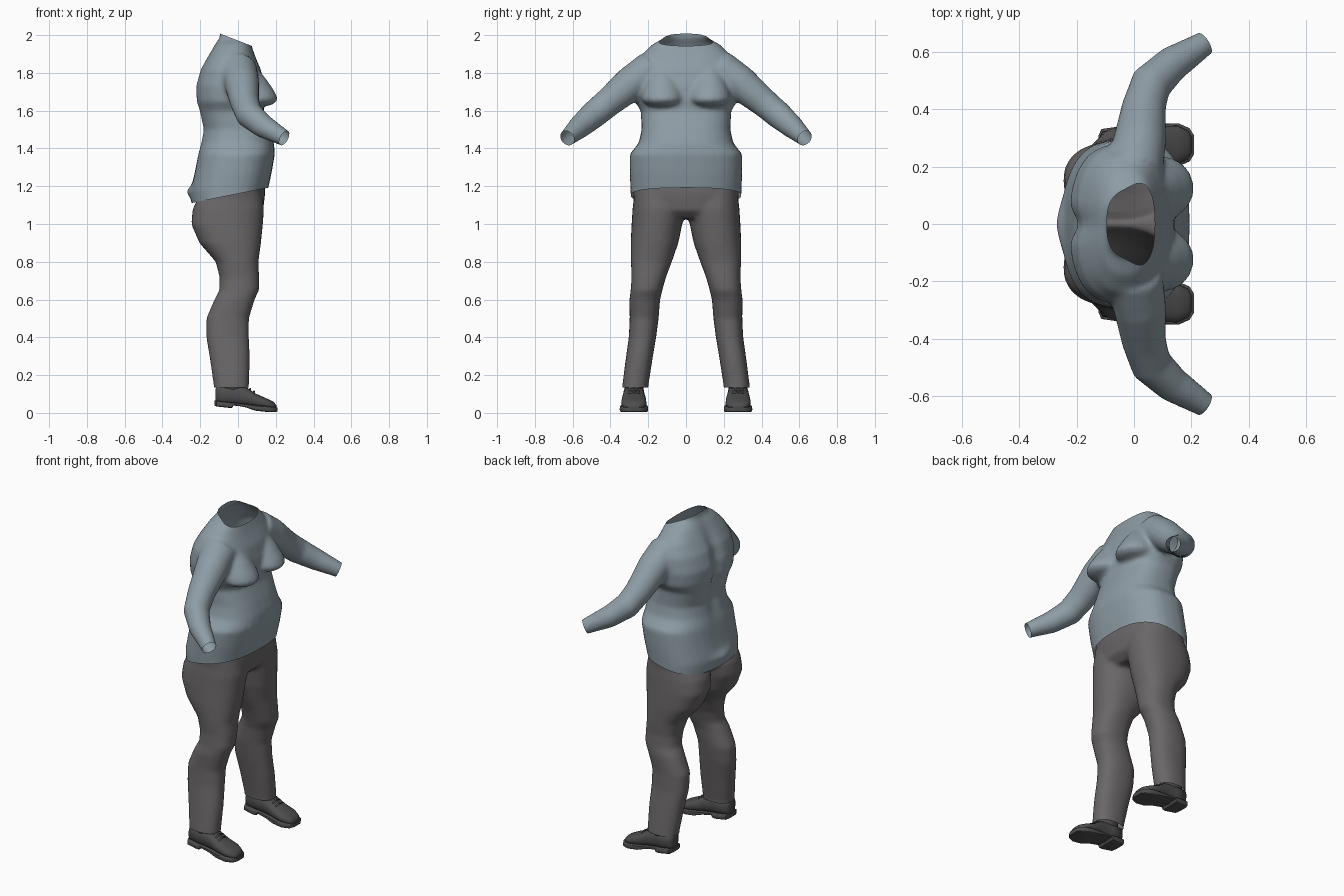
import bpy, bmesh, math
from mathutils import Vector

if "Cube" in bpy.data.objects:
    bpy.data.objects.remove(bpy.data.objects["Cube"], do_unlink=True)


def material(name, colour):
    mat = bpy.data.materials.new(name)
    mat.use_nodes = True
    mat.diffuse_color = (*colour, 1)
    bsdf = mat.node_tree.nodes["Principled BSDF"]
    bsdf.inputs["Base Color"].default_value = (*colour, 1)
    bsdf.inputs["Roughness"].default_value = 0.8
    return mat


blue_grey = material("blue grey cloth", (0.27, 0.335, 0.375))
warm_grey = material("warm grey cloth", (0.145, 0.135, 0.14))
dark_grey = material("dark grey leather", (0.075, 0.075, 0.078))


def power(value, exponent):
    return math.copysign(abs(value) ** (2 / exponent), value)


def loft(bm, rings, exponent=2.0, count=32):
    """Closed skin over rings given as (centre, half axis, half axis)."""
    loops = []
    for centre, u, v in rings:
        angles = [math.tau * i / count for i in range(count)]
        loops.append([bm.verts.new(centre + u * power(math.cos(a), exponent)
                                   + v * power(math.sin(a), exponent)) for a in angles])
    for low, high in zip(loops, loops[1:]):
        for i in range(count):
            j = (i + 1) % count
            bm.faces.new((low[i], low[j], high[j], high[i]))
    bm.faces.new(loops[0][::-1])
    bm.faces.new(loops[-1])


def level_ring(z, back, front, near, far):
    return (Vector(((back + front) / 2, (near + far) / 2, z)),
            Vector(((front - back) / 2, 0, 0)), Vector((0, (far - near) / 2, 0)))


def cross_ring(x, y, half, low, high):
    return (Vector((x, y, (low + high) / 2)), Vector((0, half, 0)),
            Vector((0, 0, (high - low) / 2)))


def limb(bm, points, radii):
    points = [Vector(p) for p in points]
    rings = []
    for i, point in enumerate(points):
        axis = points[min(i + 1, len(points) - 1)] - points[max(i - 1, 0)]
        u = axis.cross(Vector((0, 0, 1))).normalized()
        v = axis.cross(u).normalized()
        rings.append((point, u * radii[i], v * radii[i]))
    loft(bm, rings)


def make_object(name, bm, mat):
    bmesh.ops.recalc_face_normals(bm, faces=bm.faces)
    mesh = bpy.data.meshes.new(name)
    bm.to_mesh(mesh)
    bm.free()
    mesh.materials.append(mat)
    obj = bpy.data.objects.new(name, mesh)
    bpy.context.collection.objects.link(obj)
    mesh.shade_smooth()
    return obj


def fuse(name, bm, mat, cuts, sculpt=None):
    """Merge overlapping volumes into one cloth skin, then cut its openings."""
    obj = make_object(name, bm, mat)
    remesh = obj.modifiers.new("merge", "REMESH")
    remesh.mode = "VOXEL"
    remesh.voxel_size = 0.012
    smooth = obj.modifiers.new("relax", "SMOOTH")
    smooth.factor = 0.5
    smooth.iterations = 7
    depsgraph = bpy.context.evaluated_depsgraph_get()
    mesh = bpy.data.meshes.new_from_object(obj.evaluated_get(depsgraph))
    obj.modifiers.clear()
    bm = bmesh.new()
    bm.from_mesh(mesh)
    if sculpt:
        for vert in bm.verts:
            sculpt(vert.co)
    for point, normal in cuts:
        bmesh.ops.bisect_plane(bm, geom=bm.verts[:] + bm.edges[:] + bm.faces[:],
                               plane_co=point, plane_no=normal, clear_outer=True)
    bm.to_mesh(mesh)
    bm.free()
    obj.data = mesh
    mesh.materials.clear()
    mesh.materials.append(mat)
    mesh.shade_smooth()


# Shirt: torso rows are height, back, front, half width
torso = [(1.02, -.235, .14, .285), (1.12, -.247, .15, .292), (1.18, -.25, .158, .294),
         (1.27, -.23, .178, .298), (1.37, -.212, .195, .298), (1.43, -.197, .19, .25),
         (1.5, -.185, .17, .235), (1.6, -.208, .135, .24), (1.65, -.223, .14, .272),
         (1.73, -.226, .14, .28), (1.82, -.2, .12, .272), (1.89, -.16, .09, .24),
         (1.95, -.125, .07, .18), (1.985, -.1, .065, .115), (2.08, -.085, .06, .1)]
bm = bmesh.new()
loft(bm, [level_ring(z, b, f, -w, w) for z, b, f, w in torso], 2.5)
for side in (-1, 1):
    # Sleeve
    path = [(0, .18, 1.82), (.02, .29, 1.745), (.035, .41, 1.645), (.06, .49, 1.578),
            (.135, .56, 1.517), (.25, .632, 1.452), (.32, .676, 1.412)]
    limb(bm, [(x, side * y, z) for x, y, z in path],
         (.1, .092, .077, .073, .062, .043, .036))
    # Bust
    bust = [(1.615, .09, .03), (1.635, .1, .09), (1.66, .1, .112), (1.7, .09, .105),
            (1.76, .07, .085), (1.83, .05, .05)]
    loft(bm, [(Vector((x, side * .125, z)), Vector((r, 0, 0)), Vector((0, r, 0)))
              for z, x, r in bust])


def back_folds(co):
    # Spine groove and a pointed tail at the hem
    if co.x < -.08:
        fade = math.exp(-((co.z - 1.68) / .2) ** 2)
        co.x += .03 * fade * math.exp(-(co.y / .045) ** 2)
        co.x -= .02 * math.exp(-((co.z - 1.17) / .03) ** 2 - (co.y / .08) ** 2)


fuse("shirt", bm, blue_grey,
     [((0, 0, 1.16), (.2, 0, -1)),
      ((-.01, 0, 1.975), (.36, 0, .93)),
      ((.245, .628, 1.455), (.75, .47, -.4)),
      ((.245, -.628, 1.455), (.75, -.47, -.4))], back_folds)

# Trousers: leg rows are height, back, front, inner side, outer side
leg = [(1.2, -.18, .12, .01, .27), (1.08, -.24, .138, .004, .283), (1, -.248, .132, .02, .288),
       (.9, -.205, .122, .04, .293), (.8, -.118, .108, .075, .292), (.72, -.098, .112, .105, .288),
       (.65, -.098, .112, .125, .293), (.6, -.125, .088, .137, .3), (.5, -.168, .058, .145, .298),
       (.4, -.168, .058, .158, .303), (.28, -.148, .062, .178, .32), (.14, -.128, .058, .2, .338),
       (.06, -.125, .055, .2, .338)]
pelvis = [(1.03, -.1, .09, .2), (1.07, -.18, .132, .26), (1.15, -.22, .143, .28),
          (1.26, -.21, .14, .275)]
bm = bmesh.new()
loft(bm, [level_ring(z, b, f, -w, w) for z, b, f, w in pelvis], 2.6)
for side in (-1, 1):
    loft(bm, [level_ring(z, b, f, side * n, side * o) for z, b, f, n, o in leg], 2.3)
fuse("trousers", bm, warm_grey, [((0, 0, 1.22), (0, 0, 1)), ((0, 0, .135), (0, 0, -1))])

# Shoes: rows are distance forward, half width, height of the upper, underside of the sole
shoe = [(-.12, .025, .09, .004), (-.11, .047, .118, 0), (-.05, .056, .125, 0),
        (-.03, .055, .127, .002), (-.02, .054, .127, .018), (.04, .058, .122, .012),
        (.09, .065, .092, 0), (.15, .067, .072, 0), (.188, .05, .058, .003),
        (.203, .025, .042, .008)]


def pitch(bm):
    for vert in bm.verts:
        vert.co.z += .035 - .108 * (vert.co.x + .125)


for side, label in ((1, "left"), (-1, "right")):
    y = side * .276
    bm = bmesh.new()
    loft(bm, [cross_ring(x, y, w, .015, top) for x, w, top, low in shoe], 2.4, 24)
    # Ankle collar
    loft(bm, [level_ring(z, -.105, .035, y - .05, y + .05) for z in (.05, .13, .16)], 2, 24)
    # Laces
    for x, z in ((.045, .122), (.065, .112), (.085, .1)):
        loft(bm, [(Vector((x, y + s * .032, z - abs(s) * .012)), Vector((.005, 0, 0)),
                   Vector((0, 0, .006))) for s in (-1, 0, 1)], 2, 8)
    pitch(bm)
    make_object(label + "_shoe_upper", bm, dark_grey)

    bm = bmesh.new()
    loft(bm, [cross_ring(x * 1.03, y, w + .008, low, .03) for x, w, top, low in shoe], 8, 24)
    pitch(bm)
    sole = make_object(label + "_shoe_sole", bm, dark_grey)
    bpy.ops.object.select_all(action="DESELECT")
    sole.select_set(True)
    bpy.context.view_layer.objects.active = sole
    bpy.ops.object.shade_smooth_by_angle(angle=math.radians(40))
